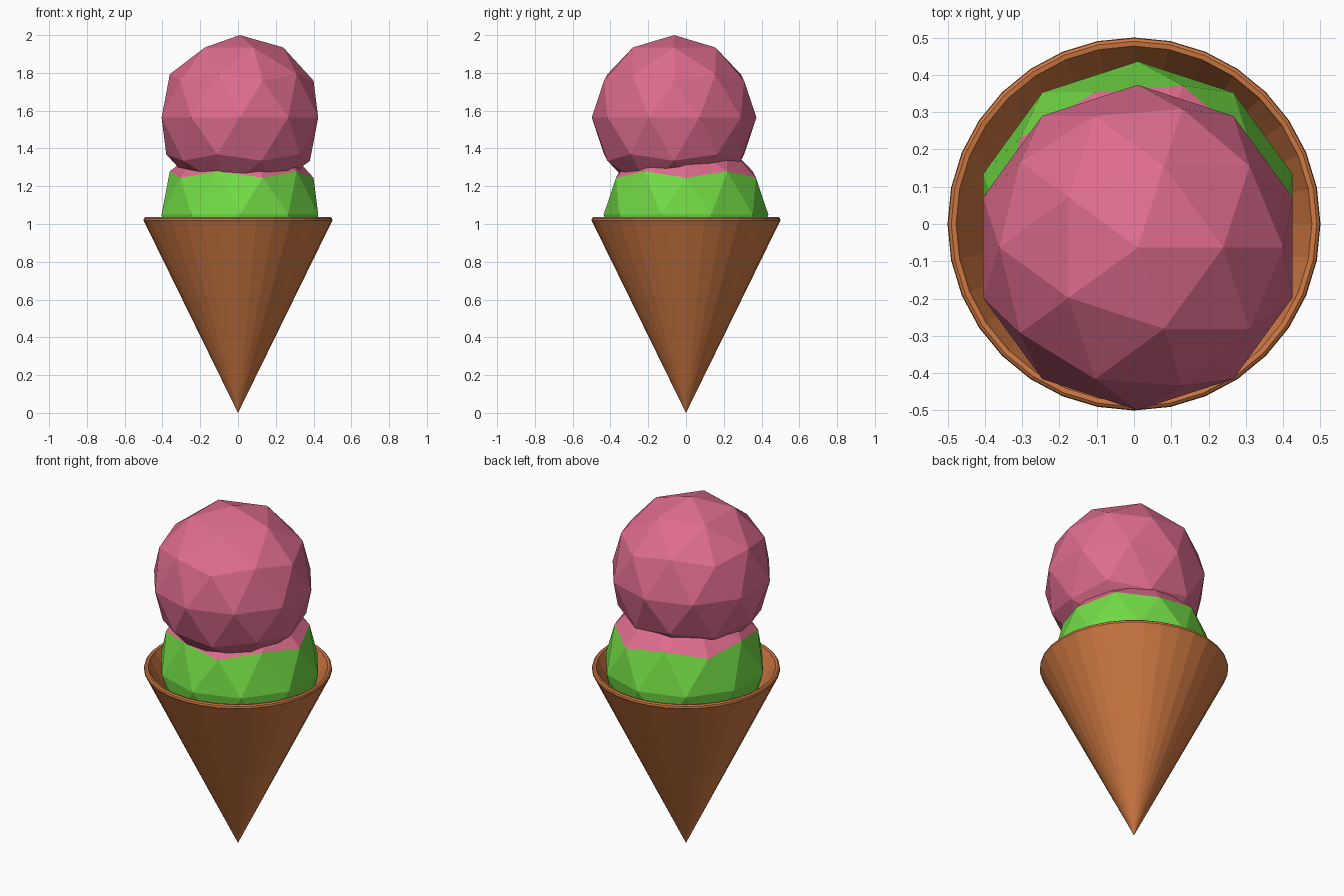
import bpy
import bmesh
import math

cube = bpy.data.objects.get("Cube")
if cube:
    bpy.data.objects.remove(cube, do_unlink=True)


def make_material(name, rgb):
    mat = bpy.data.materials.new(name)
    mat.use_nodes = True
    mat.diffuse_color = (*rgb, 1)
    mat.node_tree.nodes["Principled BSDF"].inputs["Base Color"].default_value = (*rgb, 1)
    return mat


wafer = make_material("wafer_brown", (0.62, 0.19, 0.055))
pink = make_material("strawberry_pink", (0.73, 0.15, 0.27))
green = make_material("lime_green", (0.17, 0.71, 0.06))


def add_object(name, bm, materials, location=(0, 0, 0)):
    mesh = bpy.data.meshes.new(name)
    bm.to_mesh(mesh)
    bm.free()
    for mat in materials:
        mesh.materials.append(mat)
    obj = bpy.data.objects.new(name, mesh)
    obj.location = location
    bpy.context.scene.collection.objects.link(obj)
    return obj


def lathe(name, profile, sides, material):
    """Revolve (radius, height) points around z with flat facets."""
    bm = bmesh.new()
    verts = [bm.verts.new((r, 0, z)) for r, z in profile]
    edges = [bm.edges.new(pair) for pair in zip(verts, verts[1:])]
    bmesh.ops.spin(bm, geom=verts + edges, cent=(0, 0, 0), axis=(0, 0, 1),
                   angle=math.tau, steps=sides, use_merge=True)
    bmesh.ops.remove_doubles(bm, verts=bm.verts, dist=0.0005)
    bmesh.ops.recalc_face_normals(bm, faces=bm.faces)
    return add_object(name, bm, [material])


def scoop(name, location, materials, cap_height=None):
    """Faceted ball; faces above cap_height take the second material."""
    bm = bmesh.new()
    bmesh.ops.create_icosphere(bm, subdivisions=2, radius=0.436)
    if cap_height is not None:
        for face in bm.faces:
            if face.calc_center_median().z > cap_height:
                face.material_index = 1
    return add_object(name, bm, materials, location)


# Hollow cone with a softened lip
lathe("cone", [(0, 0), (0.493, 1.005), (0.5, 1.018), (0.498, 1.03),
               (0.49, 1.036), (0.477, 1.034), (0.472, 1.022), (0, 0.06)],
      32, wafer)

# Lower scoop with a pink melted cap, and the upper scoop leaning forward
scoop("lower_scoop", (0.01, 0, 1.05), [green, pink], cap_height=0.2)
scoop("upper_scoop", (0.01, -0.063, 1.564), [pink])
